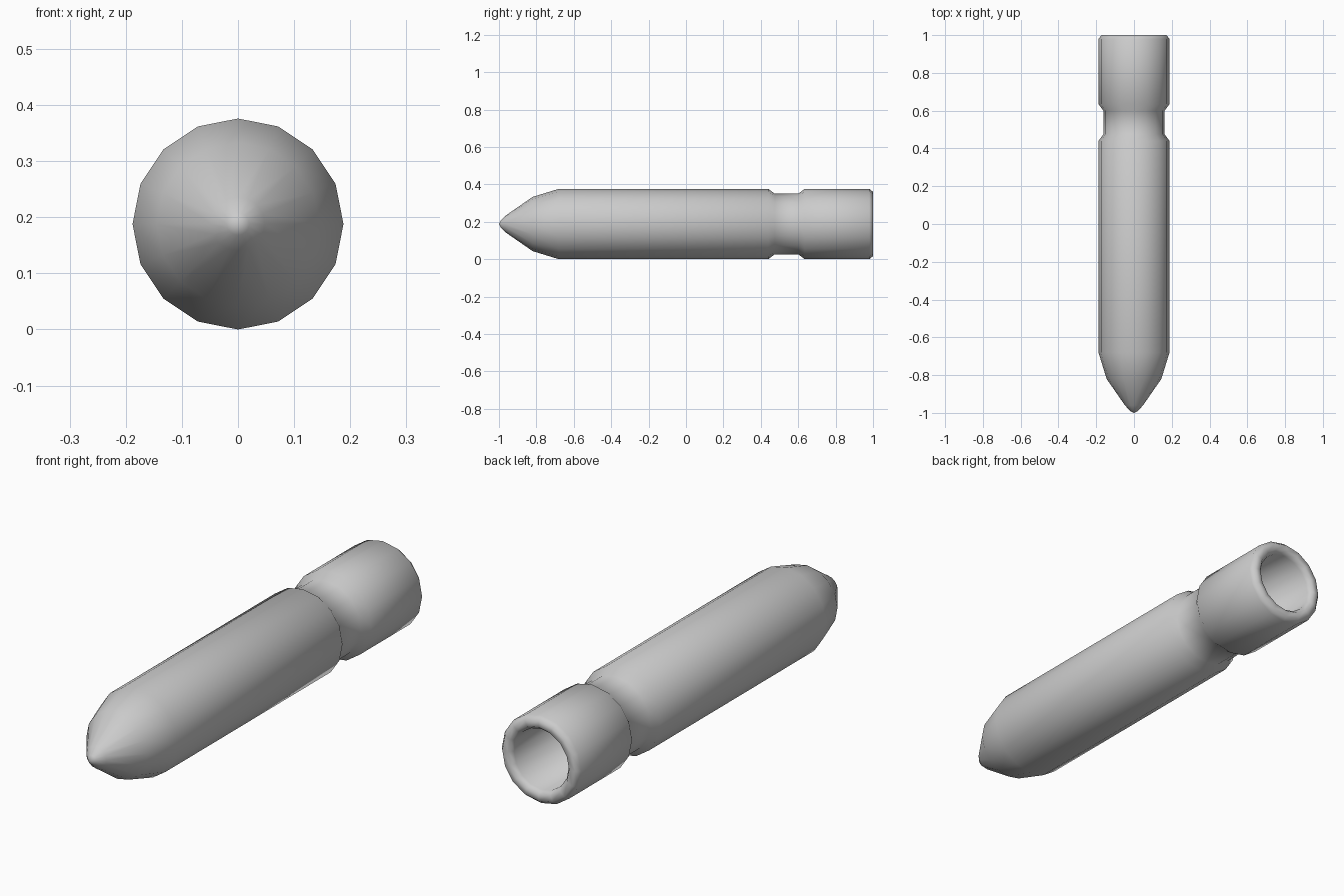
import bpy, bmesh, math

cube = bpy.data.objects.get("Cube")
if cube:
    bpy.data.objects.remove(cube, do_unlink=True)

SIDES = 16
RADIUS = 0.188

# Flat grey for the whole body
grey = bpy.data.materials.new("plain grey")
grey.use_nodes = True
colour = (0.6, 0.6, 0.6, 1)
grey.diffuse_color = colour
grey.node_tree.nodes["Principled BSDF"].inputs["Base Color"].default_value = colour

# Profile as (position along y, radius): nose, barrel, neck, collar, rim, bore
profile = [
    (-1.0, 0), (-0.99, 0.02), (-0.96, 0.048), (-0.82, 0.145), (-0.68, RADIUS),
    (0.44, RADIUS), (0.475, 0.162), (0.6, 0.162), (0.635, RADIUS),
    (0.98, RADIUS), (1.0, 0.172), (1.0, 0.145), (0.98, 0.13), (0.6, 0.13), (0.6, 0),
]

# Spin the profile around the long axis
bm = bmesh.new()
points = [bm.verts.new((r, y, 0)) for y, r in profile]
edges = [bm.edges.new(pair) for pair in zip(points, points[1:])]
bmesh.ops.spin(bm, geom=points + edges, cent=(0, 0, 0), axis=(0, 1, 0),
               angle=math.tau, steps=SIDES, use_merge=False)
bmesh.ops.remove_doubles(bm, verts=bm.verts, dist=0.0005)
bmesh.ops.recalc_face_normals(bm, faces=bm.faces)
bmesh.ops.translate(bm, verts=bm.verts, vec=(0, 0, RADIUS))

mesh = bpy.data.meshes.new("hollow_bullet")
bm.to_mesh(mesh)
bm.free()
mesh.materials.append(grey)
mesh.shade_smooth()
bullet = bpy.data.objects.new("hollow_bullet", mesh)
bpy.context.collection.objects.link(bullet)
